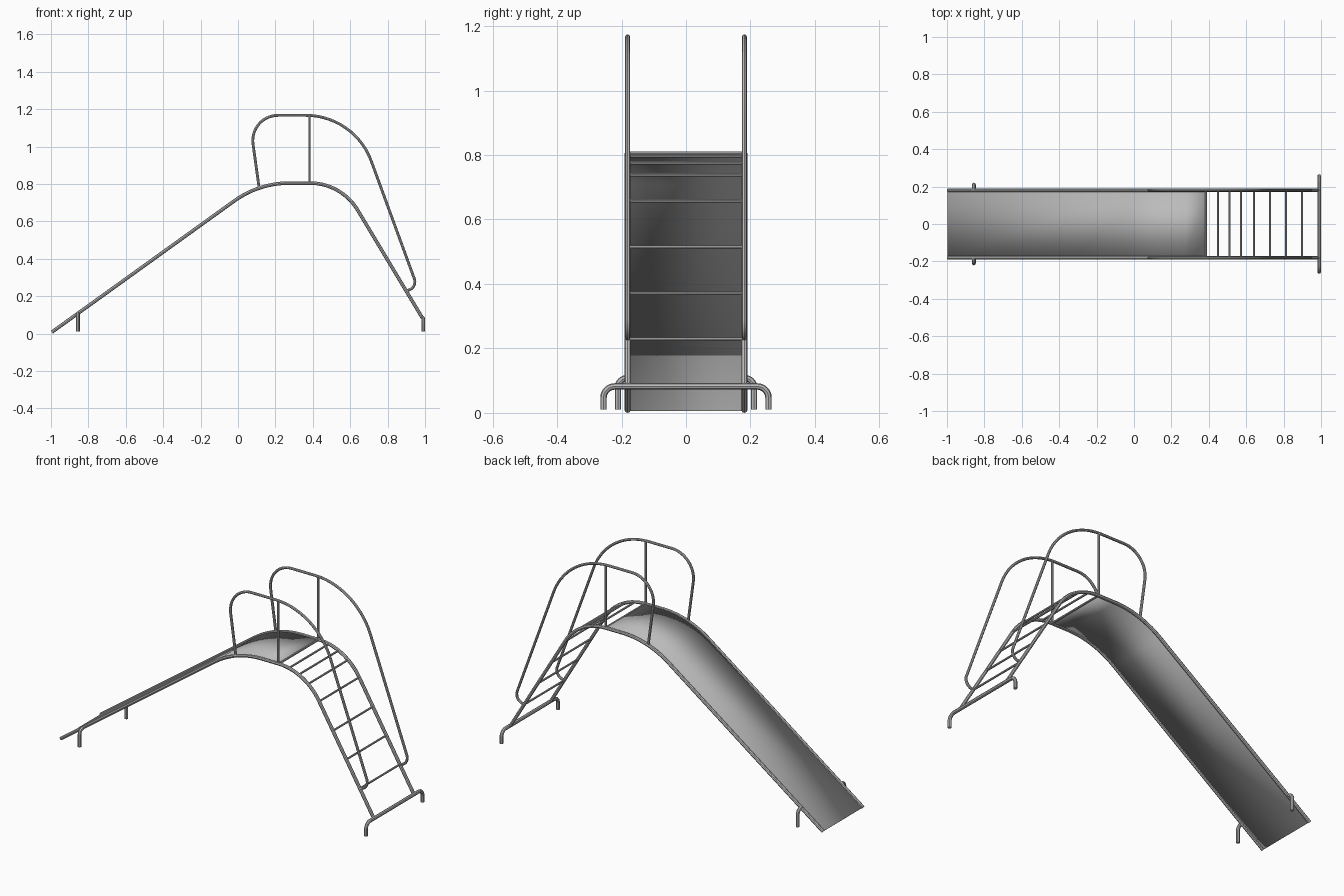
import bpy
import bmesh
from math import radians, tan
from mathutils import Vector

if "Cube" in bpy.data.objects:
    bpy.data.objects.remove(bpy.data.objects["Cube"], do_unlink=True)


def make_material(name, rgb):
    mat = bpy.data.materials.new(name)
    mat.use_nodes = True
    mat.diffuse_color = (*rgb, 1)
    mat.node_tree.nodes["Principled BSDF"].inputs["Base Color"].default_value = (*rgb, 1)
    return mat


STEEL = make_material("grey steel", (0.5, 0.5, 0.5))
RAIL_Y = 0.181


def rounded(points, cuts, steps=14):
    """Polyline with every inner corner replaced by an arc; cuts are tangent lengths."""
    pts = [Vector(p) for p in points]
    path = [pts[0]]
    for i, cut in enumerate(cuts, 1):
        corner = pts[i]
        u = (pts[i - 1] - corner).normalized()
        v = (pts[i + 1] - corner).normalized()
        half = u.angle(v) / 2
        radius = cut * tan(half)
        centre = corner + (u + v).normalized() * (cut ** 2 + radius ** 2) ** 0.5
        a, b = corner + u * cut - centre, corner + v * cut - centre
        for k in range(steps + 1):
            t = k / steps
            path.append(centre + a.normalized().slerp(b.normalized(), t) * radius)
    path.append(pts[-1])
    return path


def finish(obj):
    bpy.ops.object.select_all(action="DESELECT")
    obj.select_set(True)
    bpy.context.view_layer.objects.active = obj
    bpy.ops.object.shade_smooth_by_angle(angle=radians(40))


def tube(name, path, radius):
    """Round capped pipe along a path."""
    curve = bpy.data.curves.new(name, "CURVE")
    curve.dimensions = "3D"
    curve.bevel_depth = radius
    curve.bevel_resolution = 2
    curve.use_fill_caps = True
    spline = curve.splines.new("POLY")
    spline.points.add(len(path) - 1)
    for point, co in zip(spline.points, path):
        point.co = (*co, 1)
    curve.materials.append(STEEL)
    obj = bpy.data.objects.new(name, curve)
    bpy.context.collection.objects.link(obj)
    bpy.ops.object.select_all(action="DESELECT")
    obj.select_set(True)
    bpy.context.view_layer.objects.active = obj
    bpy.ops.object.convert(target="MESH")
    finish(bpy.context.object)


# Side profile shared by the chute and the ladder
toe, crest, shoulder, foot = (-0.995, 0, 0.008), (0.113, 0, 0.805), (0.553, 0, 0.805), (0.985, 0, 0.085)
rail_path = rounded([toe, crest, shoulder, foot], [0.163, 0.169])
hand_path = rounded([(0.112, 0, 0.785), (0.059, 0, 1.167), (0.623, 0, 1.167),
                     (0.960, 0, 0.246), (0.898, 0, 0.229)], [0.155, 0.26, 0.05])

# Side rails, handrails, posts and chute feet, mirrored left and right
for side, sign in (("left", 1), ("right", -1)):
    y = RAIL_Y * sign
    shift = Vector((0, y, 0))
    tube(f"side_rail_{side}", [p + shift for p in rail_path], 0.0095)
    tube(f"handrail_{side}", [p + shift for p in hand_path], 0.0075)
    tube(f"handrail_post_{side}", [(0.382, y, 0.805), (0.382, y, 1.167)], 0.0055)
    outer = 0.211 * sign
    tube(f"chute_foot_{side}",
         rounded([(-0.856, y, 0.107), (-0.856, outer, 0.107), (-0.856, outer, 0.01)], [0.027], 8), 0.01)

# Ladder base bar bent down into two feet
base_x, base_y, base_z = 0.99, 0.256, 0.082
tube("ladder_base",
     rounded([(base_x, -base_y, 0.01), (base_x, -base_y, base_z),
              (base_x, base_y, base_z), (base_x, base_y, 0.01)], [0.035, 0.035], 8), 0.01)


def rail_height(x):
    for a, b in zip(rail_path, rail_path[1:]):
        if a.x <= x <= b.x:
            return a.z + (b.z - a.z) * (x - a.x) / (b.x - a.x)


# Rungs
for i, x in enumerate((0.385, 0.449, 0.511, 0.571, 0.641, 0.728, 0.813, 0.899)):
    z = rail_height(x)
    tube(f"rung_{i + 1}", [(x, -RAIL_Y, z), (x, RAIL_Y, z)], 0.0055)

# Chute sheet
bm = bmesh.new()
rows = [[bm.verts.new((p.x, s * RAIL_Y, p.z)) for s in (-1, 1)]
        for p in rounded([toe, crest, (0.383, 0, 0.805)], [0.163], 20)]
for a, b in zip(rows, rows[1:]):
    bm.faces.new((a[0], b[0], b[1], a[1]))
mesh = bpy.data.meshes.new("chute_sheet")
bm.to_mesh(mesh)
bm.free()
mesh.materials.append(STEEL)
sheet = bpy.data.objects.new("chute_sheet", mesh)
bpy.context.collection.objects.link(sheet)
finish(sheet)
solid = sheet.modifiers.new("thickness", "SOLIDIFY")
solid.thickness = 0.004
solid.offset = 0
